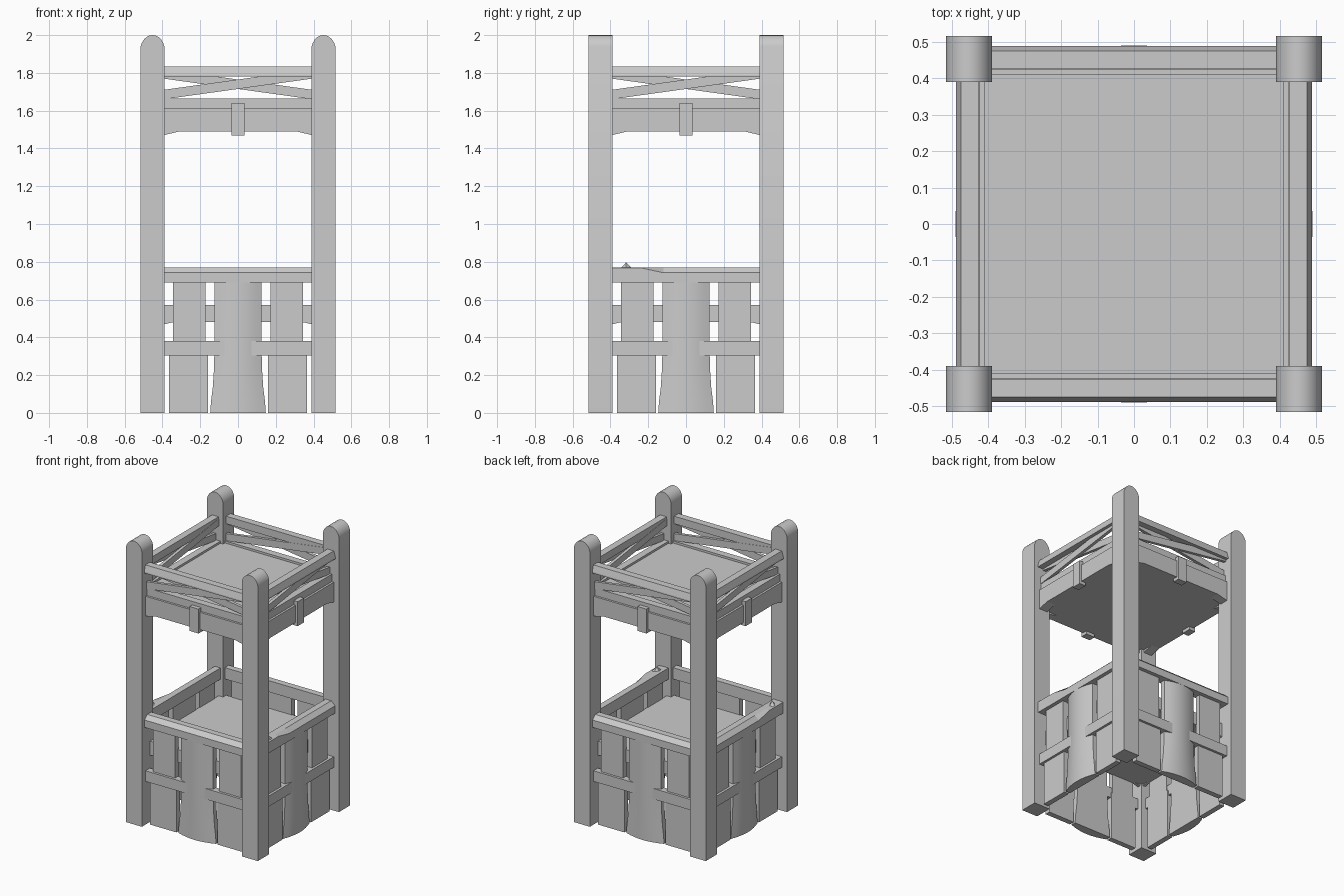
import bpy, bmesh, math
from mathutils import Matrix

if "Cube" in bpy.data.objects:
    bpy.data.objects.remove(bpy.data.objects["Cube"])


def loft(name, sections, turn=0, mirror=False, smooth=False):
    """Skin a row of equal-length cross-sections, cap the ends, turn in 90 degree steps."""
    bm = bmesh.new()
    rings = [[bm.verts.new(p) for p in s] for s in sections]
    n = len(rings[0])
    for a, b in zip(rings, rings[1:]):
        for i in range(n):
            j = (i + 1) % n
            bm.faces.new((a[i], a[j], b[j], b[i]))
    bm.faces.new(rings[0])
    bm.faces.new(rings[-1])
    if mirror:
        bm.transform(Matrix.Diagonal((-1, 1, 1, 1)))
    bm.transform(Matrix.Rotation(turn * math.pi / 2, 4, 'Z'))
    bmesh.ops.recalc_face_normals(bm, faces=bm.faces)
    me = bpy.data.meshes.new(name)
    bm.to_mesh(me)
    bm.free()
    ob = bpy.data.objects.new(name, me)
    bpy.context.collection.objects.link(ob)
    if smooth:
        bpy.ops.object.select_all(action='DESELECT')
        ob.select_set(True)
        bpy.context.view_layer.objects.active = ob
        bpy.ops.object.shade_smooth_by_angle(angle=math.radians(35))
    return ob


def prism(name, xz, y0, y1, **kw):
    return loft(name, [[(x, y, z) for x, z in xz] for y in (y0, y1)], **kw)


def box(name, x0, x1, y0, y1, z0, z1, **kw):
    return prism(name, [(x0, z0), (x1, z0), (x1, z1), (x0, z1)], y0, y1, **kw)


# corner posts with rounded tops
arch = [(-.0625, 0), (.0625, 0)]
for i in range(11):
    t = math.radians(15 + 15 * i)
    arch.append((.0625 * math.cos(t) / math.cos(math.radians(15)),
                 1.92 + .08 * math.sin(t)))
for sx in (-1, 1):
    for sy in (-1, 1):
        prism("corner_post", [(x + sx * .4525, z) for x, z in arch],
              sy * .4525 - .0625, sy * .4525 + .0625, smooth=True)

E = .395   # half length of the parts between posts

# floor and upper platform
box("floor", -.425, .425, -.425, .425, .48, .57)
box("upper_platform", -.415, .415, -.415, .415, 1.49, 1.65)


def wall_rail(k):
    # the two side rails have a worn end where the chamfer runs out
    def section(x, zc):
        return [(x, -.41, .69), (x, -.485, .69), (x, -.485, zc),
                (x, -.455, .77), (x, -.41, .77)]
    if k % 2:
        stations = [(-E, .768), (-.24, .768), (-.12, .742), (E, .742)]
    else:
        stations = [(-E, .742), (E, .742)]
    loft("wall_rail", [section(*s) for s in stations], turn=k, mirror=(k == 3))
    if k % 2:
        loft("rail_splinter", [[(x, -.475, .765), (x, -.43, .765), (x, -.45, z)]
                               for x, z in ((-.345, .767), (-.317, .797), (-.288, .767))],
             turn=k, mirror=(k == 3))


def centre_plank(k):
    # bowed plank flaring at the foot
    rows = []
    for z, w in ((0, .147), (.06, .143), (.13, .134), (.22, .128), (.32, .125), (.72, .125)):
        row = [(w, -.42, z), (-w, -.42, z)]
        for i in range(9):
            u = -1 + i / 4
            row.append((u * w, -.455 - .03 * (1 - u * u), z))
        rows.append(row)
    loft("centre_plank", rows, turn=k, smooth=True)


for k in range(4):
    # lower wall
    wall_rail(k)
    centre_plank(k)
    box("wall_band", -E, E, -.475, -.425, .305, .38, turn=k)
    for m in (False, True):
        prism("side_plank", [(.16, 0), (.365, 0), (.365, .34), (.345, .34),
                             (.345, .72), (.172, .72), (.172, .34), (.16, .34)],
              -.458, -.42, turn=k, mirror=m)
        # floor edge supports dropping at the corners
        prism("floor_bracket", [(.30, .49), (.41, .465), (.41, .545), (.30, .56)],
              -.425, -.405, turn=k, mirror=m)
        # crossed braces
        y = -.445 if m else -.465
        prism("cross_brace", [(-E, 1.66), (E, 1.77), (E, 1.82), (-E, 1.71)],
              y, y + .022, turn=k, mirror=m)
    # upper beam, strip, centre bracket
    prism("upper_beam", [(-E, 1.47), (-.31, 1.49), (.31, 1.49), (E, 1.47),
                         (E, 1.612), (-E, 1.612)], -.475, -.41, turn=k)
    box("upper_strip", -E, E, -.46, -.41, 1.61, 1.665, turn=k)
    box("beam_bracket", -.035, .035, -.49, -.44, 1.468, 1.64, turn=k)
    # top handrail with slanted outer face
    rail = [(-.425, 1.78), (-.488, 1.78), (-.488, 1.79), (-.475, 1.833), (-.425, 1.833)]
    loft("top_rail", [[(x, y, z) for y, z in rail] for x in (-E, E)], turn=k)
